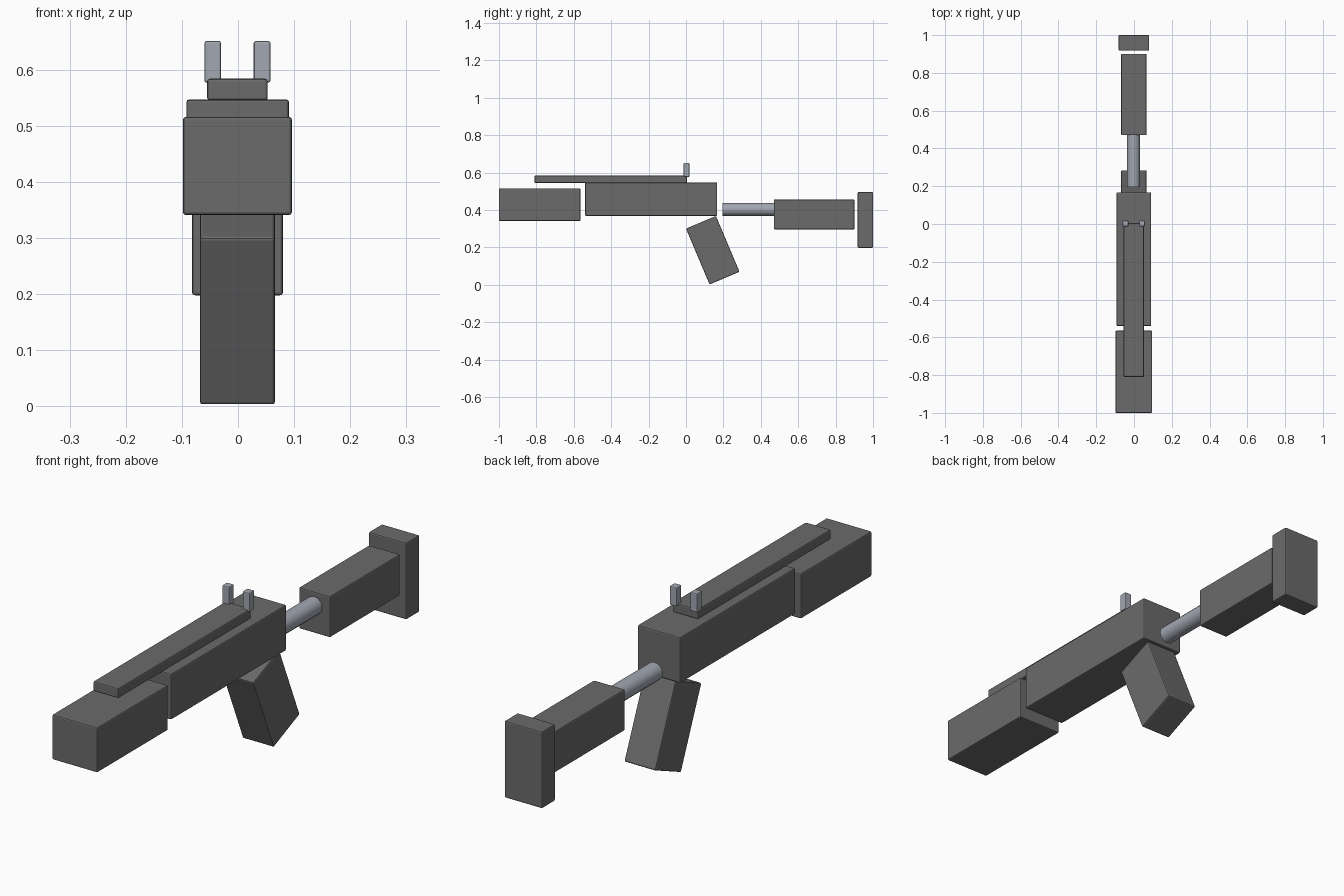
import bpy
import math

if "Cube" in bpy.data.objects:
    bpy.data.objects.remove(bpy.data.objects["Cube"])


def material(name, rgb):
    m = bpy.data.materials.new(name)
    m.diffuse_color = (*rgb, 1.0)
    m.use_nodes = True
    m.node_tree.nodes["Principled BSDF"].inputs["Base Color"].default_value = m.diffuse_color
    return m


dark = material("dark_grey", (0.145, 0.145, 0.148))
steel = material("light_steel", (0.36, 0.385, 0.44))


def finish(obj, name, mat, bevel):
    """Name, colour and soften the edges of a part."""
    obj.name = name
    obj.data.materials.append(mat)
    if bevel:
        mod = obj.modifiers.new("soft_edges", 'BEVEL')
        mod.width = bevel
        mod.segments = 2
        mod.limit_method = 'ANGLE'
        mod.angle_limit = math.radians(40)
    return obj


def block(name, x, y, z, mat=dark, bevel=0.005, tilt=0.0):
    """Box between (min, max) pairs, optionally tilted about x."""
    spans = (x, y, z)
    bpy.ops.mesh.primitive_cube_add(
        size=1, location=[(a + b) / 2 for a, b in spans])
    obj = bpy.context.object
    obj.scale = [b - a for a, b in spans]
    bpy.ops.object.transform_apply(location=False, rotation=False, scale=True)
    obj.rotation_euler.x = math.radians(tilt)
    return finish(obj, name, mat, bevel)


# Main body
block("front_housing", (-0.098, 0.096), (-1.0, -0.565), (0.341, 0.516))
block("receiver", (-0.092, 0.091), (-0.54, 0.167), (0.369, 0.547))
block("top_rail", (-0.055, 0.053), (-0.81, 0.005), (0.545, 0.584))

# Pair of upright posts at the rear of the rail
for side, x0 in (("left", -0.060), ("right", 0.028)):
    block(side + "_post", (x0, x0 + 0.030), (-0.013, 0.018), (0.577, 0.651),
          steel, 0.004)

# Slanted grip
block("grip", (-0.068, 0.066), (0.056, 0.230), (0.023, 0.347), tilt=22.9)

# Connecting rod
bpy.ops.mesh.primitive_cylinder_add(
    vertices=12, radius=0.035, depth=0.285, location=(-0.002, 0.3375, 0.403),
    rotation=(math.radians(90), 0, 0))
rod = finish(bpy.context.object, "rod", steel, 0)
bpy.ops.object.shade_smooth_by_angle(angle=math.radians(40))

# Rear stock and end plate
block("stock", (-0.068, 0.066), (0.47, 0.901), (0.296, 0.456))
block("end_plate", (-0.082, 0.080), (0.918, 1.0), (0.198, 0.496))
